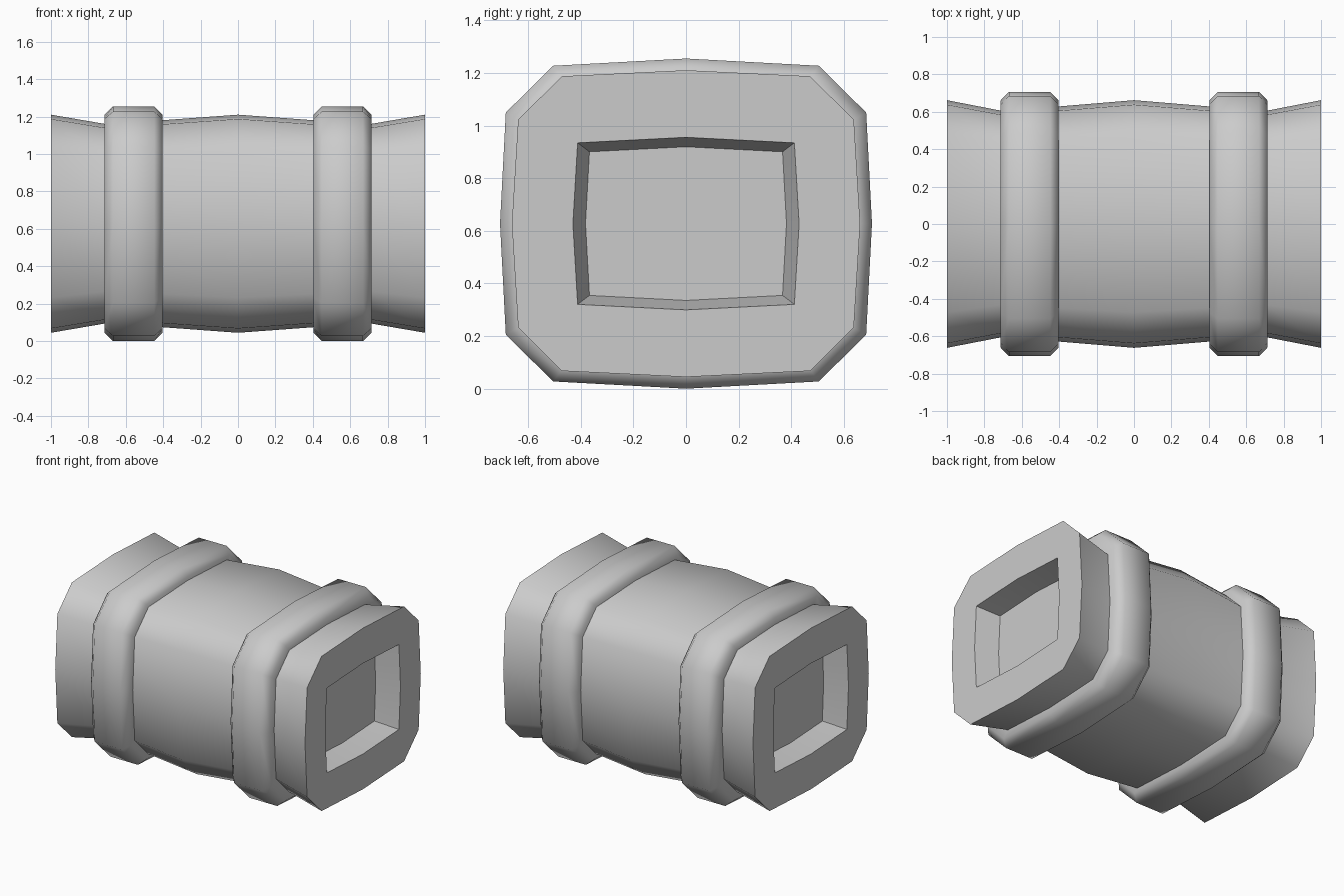
import bpy, bmesh, math

if "Cube" in bpy.data.objects:
    bpy.data.objects.remove(bpy.data.objects["Cube"])

CZ = 0.6275  # height of the barrel axis


def section(quarter, s=1.0):
    """Mirror a quarter profile (side, corner, corner, top) into a closed 12-point loop."""
    a, b, c, d = [(y * s, z * s) for y, z in quarter]
    half = [a, b, c, d, (-c[0], c[1]), (-b[0], b[1])]
    return half + [(-y, -z) for y, z in half]


def loft(name, stations, closed=False):
    """Skin a row of (x, loop) stations; cap the ends or join them into a hoop."""
    bm = bmesh.new()
    rows = [[bm.verts.new((x, y, z + CZ)) for y, z in loop] for x, loop in stations]
    pairs = list(zip(rows, rows[1:]))
    if closed:
        pairs.append((rows[-1], rows[0]))
    else:
        bm.faces.new(rows[0])
        bm.faces.new(rows[-1])
    for r0, r1 in pairs:
        for i in range(12):
            j = (i + 1) % 12
            bm.faces.new((r0[i], r0[j], r1[j], r1[i]))
    bmesh.ops.remove_doubles(bm, verts=bm.verts[:], dist=1e-5)
    bmesh.ops.recalc_face_normals(bm, faces=bm.faces[:])
    me = bpy.data.meshes.new(name)
    bm.to_mesh(me)
    bm.free()
    ob = bpy.data.objects.new(name, me)
    bpy.context.collection.objects.link(ob)
    bpy.ops.object.select_all(action='DESELECT')
    ob.select_set(True)
    bpy.context.view_layer.objects.active = ob
    bpy.ops.object.shade_smooth_by_angle(angle=math.radians(50))
    return ob


BODY = [(0.662, 0), (0.638, 0.395), (0.472, 0.56), (0, 0.583)]
MOUTH = [(0.43, 0), (0.412, 0.307), (0.412, 0.307), (0, 0.328)]
FLOOR = [(0.382, 0), (0.367, 0.273), (0.367, 0.273), (0, 0.292)]
HOOP_OUT = [(0.707, 0), (0.685, 0.422), (0.505, 0.6), (0, 0.6275)]
HOOP_IN = [(0.66, 0), (0.638, 0.395), (0.475, 0.56), (0, 0.582)]

# Barrel body with waists under the hoops and a recess in each end
right_half = [(0.7, section(BODY, 0.912)), (1.0, section(BODY)),
              (1.0, section(MOUTH)), (0.835, section(FLOOR))]
left_half = [(-x, loop) for x, loop in reversed(right_half)]
loft("barrel_body", left_half + [(0.0, section(BODY))] + right_half)

# Two rounded hoops around the body
for name, side in (("hoop_left", -1), ("hoop_right", 1)):
    loft(name, [(side * 0.403, section(HOOP_IN, 0.85)), (side * 0.403, section(HOOP_IN)),
                (side * 0.448, section(HOOP_OUT)), (side * 0.668, section(HOOP_OUT)),
                (side * 0.714, section(HOOP_IN)), (side * 0.714, section(HOOP_IN, 0.85))],
         closed=True)
